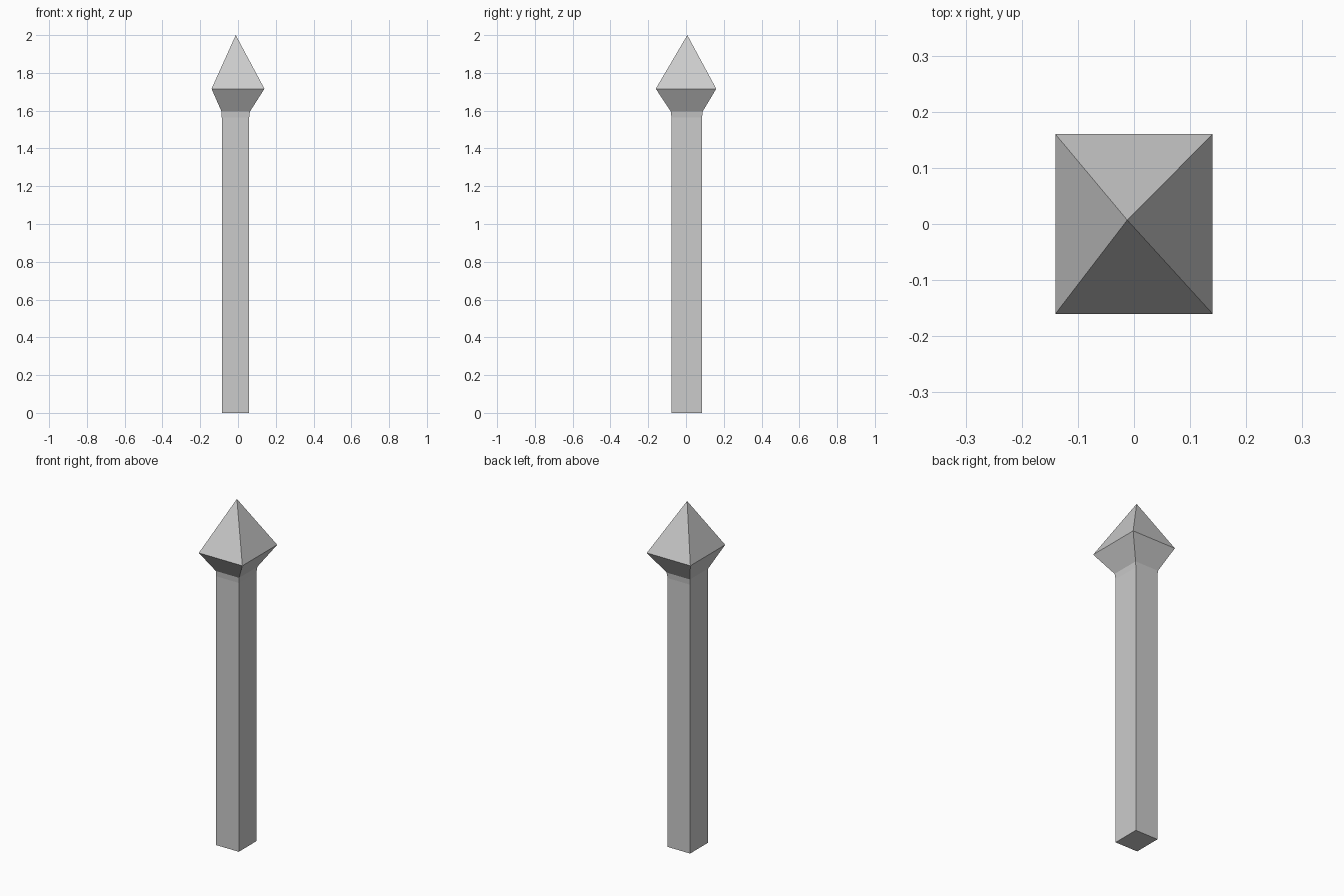
import bpy
import bmesh

if "Cube" in bpy.data.objects:
    bpy.data.objects.remove(bpy.data.objects["Cube"])


def loft(name, sections, apex):
    """Stack rectangles (x0, x1, y0, y1, z), cap the base, close to a point."""
    bm = bmesh.new()
    rings = [[bm.verts.new(p) for p in
              ((x0, y0, z), (x1, y0, z), (x1, y1, z), (x0, y1, z))]
             for x0, x1, y0, y1, z in sections]
    bm.faces.new(rings[0][::-1])
    for a, b in zip(rings, rings[1:]):
        for i in range(4):
            j = (i + 1) % 4
            bm.faces.new((a[i], a[j], b[j], b[i]))
    tip = bm.verts.new(apex)
    for i in range(4):
        bm.faces.new((rings[-1][i], rings[-1][(i + 1) % 4], tip))
    bmesh.ops.recalc_face_normals(bm, faces=bm.faces[:])
    mesh = bpy.data.meshes.new(name)
    bm.to_mesh(mesh)
    bm.free()
    obj = bpy.data.objects.new(name, mesh)
    bpy.context.collection.objects.link(obj)
    return obj


# Square post, slight neck flare, overhanging head and pyramid point
loft("fence_post", [
    (-0.086, 0.059, -0.077, 0.085, 0.0),
    (-0.086, 0.059, -0.077, 0.085, 1.563),
    (-0.087, 0.063, -0.080, 0.088, 1.595),
    (-0.14, 0.14, -0.16, 0.16, 1.716),
], (-0.012, 0.007, 2.0))
